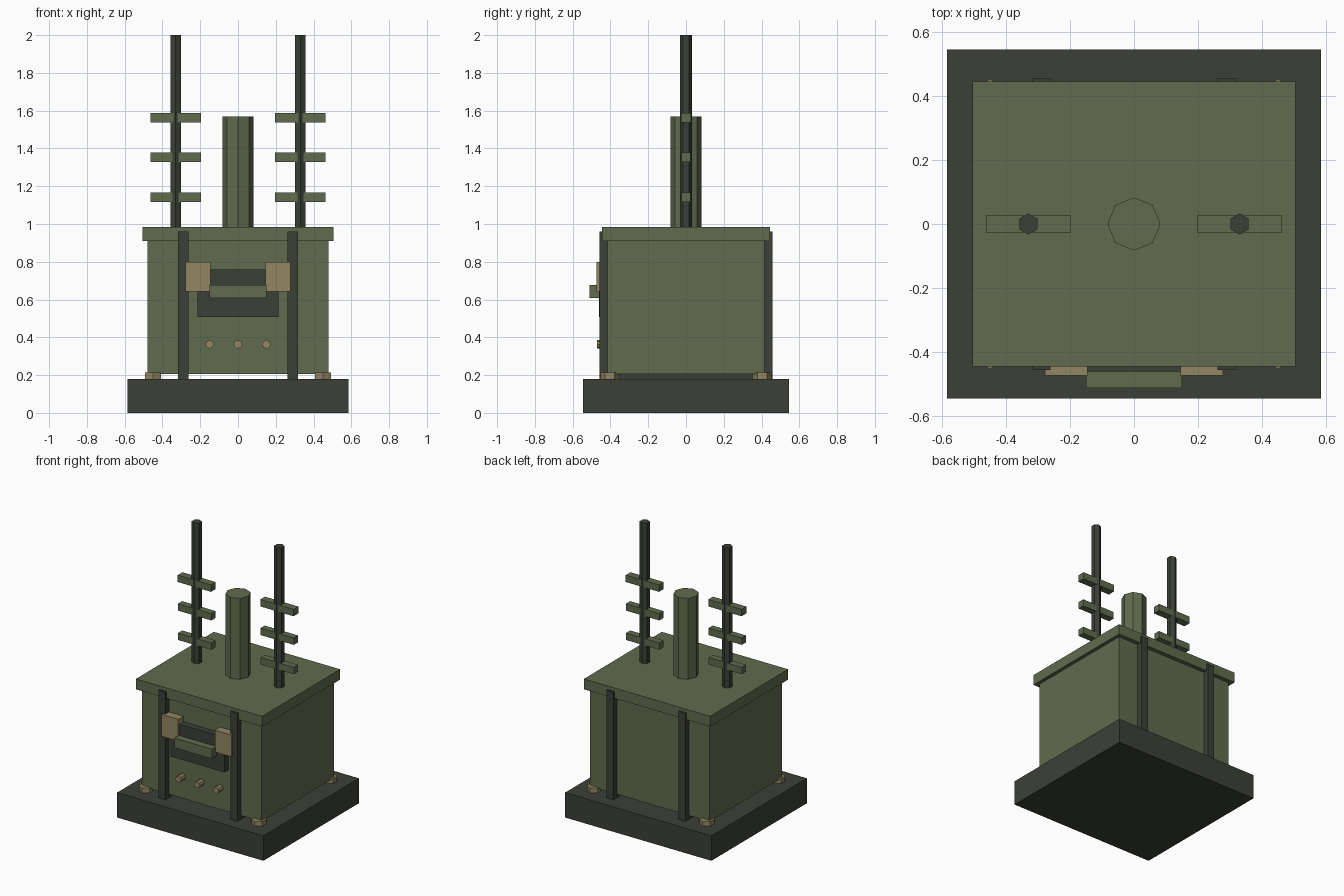
import bpy, bmesh, math
from mathutils import Matrix

if "Cube" in bpy.data.objects:
    bpy.data.objects.remove(bpy.data.objects["Cube"])


def material(name, rgb):
    m = bpy.data.materials.new(name)
    m.diffuse_color = (*rgb, 1)
    m.use_nodes = True
    m.node_tree.nodes["Principled BSDF"].inputs["Base Color"].default_value = m.diffuse_color
    return m


GREEN = material("olive green", (0.119, 0.147, 0.077))
DARK = material("dark green grey", (0.045, 0.051, 0.037))
TAN = material("tan", (0.287, 0.238, 0.122))


def finish(name, bm, mat):
    mesh = bpy.data.meshes.new(name)
    bm.to_mesh(mesh)
    bm.free()
    mesh.materials.append(mat)
    bpy.context.collection.objects.link(bpy.data.objects.new(name, mesh))


def box(name, x, y, z, mat):
    """Box from (min, max) ranges on each axis."""
    bm = bmesh.new()
    size = [r[1] - r[0] for r in (x, y, z)]
    mid = [(r[1] + r[0]) / 2 for r in (x, y, z)]
    bmesh.ops.create_cube(bm, size=1, matrix=Matrix.Translation(mid) @ Matrix.Diagonal((*size, 1)))
    finish(name, bm, mat)


def prism(name, centre, radius, length, sides, mat, along_y=False):
    """Faceted cylinder, upright or lying along y."""
    bm = bmesh.new()
    rot = Matrix.Rotation(math.pi / 2, 4, 'X') if along_y else Matrix.Identity(4)
    bmesh.ops.create_cone(bm, cap_ends=True, segments=sides, radius1=radius, radius2=radius,
                          depth=length, matrix=Matrix.Translation(centre) @ rot)
    finish(name, bm, mat)


# Base, cabinet and lid
box("base_slab", (-0.585, 0.585), (-0.545, 0.545), (0, 0.18), DARK)
box("cabinet", (-0.479, 0.479), (-0.415, 0.415), (0.205, 0.92), GREEN)
box("lid", (-0.505, 0.505), (-0.445, 0.445), (0.91, 0.985), GREEN)

# Central mast
prism("centre_mast", (0, 0, 1.275), 0.083, 0.59, 8, GREEN)

# Front recess panel and handle
box("front_panel", (-0.215, 0.215), (-0.461, -0.41), (0.508, 0.76), DARK)
box("front_handle", (-0.15, 0.15), (-0.512, -0.455), (0.608, 0.678), GREEN)

for side, s in (("left", -1), ("right", 1)):
    # Straps running round the cabinet front to back
    box(side + "_strap", (s * 0.289 - 0.0275, s * 0.289 + 0.0275), (-0.457, 0.457), (0.18, 0.96), DARK)
    # Latch blocks
    box(side + "_latch", (s * 0.212 - 0.066, s * 0.212 + 0.066), (-0.474, -0.41), (0.642, 0.80), TAN)
    # Antenna pole with crossbars
    prism(side + "_antenna_pole", (s * 0.33, 0, 1.49), 0.033, 1.02, 6, DARK)
    for i, (z, w) in enumerate(((1.142, 0.024), (1.354, 0.024), (1.562, 0.027))):
        box(f"{side}_crossbar_{i + 1}", (s * 0.33 - 0.133, s * 0.33 + 0.133), (-w, w),
            (z - 0.025, z + 0.025), GREEN)
    # Corner feet
    for end, t in (("front", -1), ("back", 1)):
        prism(f"{side}_{end}_foot", (s * 0.45, t * 0.403, 0.197), 0.05, 0.034, 6, TAN)

# Buttons
for i in (-1, 0, 1):
    prism(f"button_{i + 2}", (i * 0.15, -0.44, 0.363), 0.023, 0.06, 8, TAN, True)
